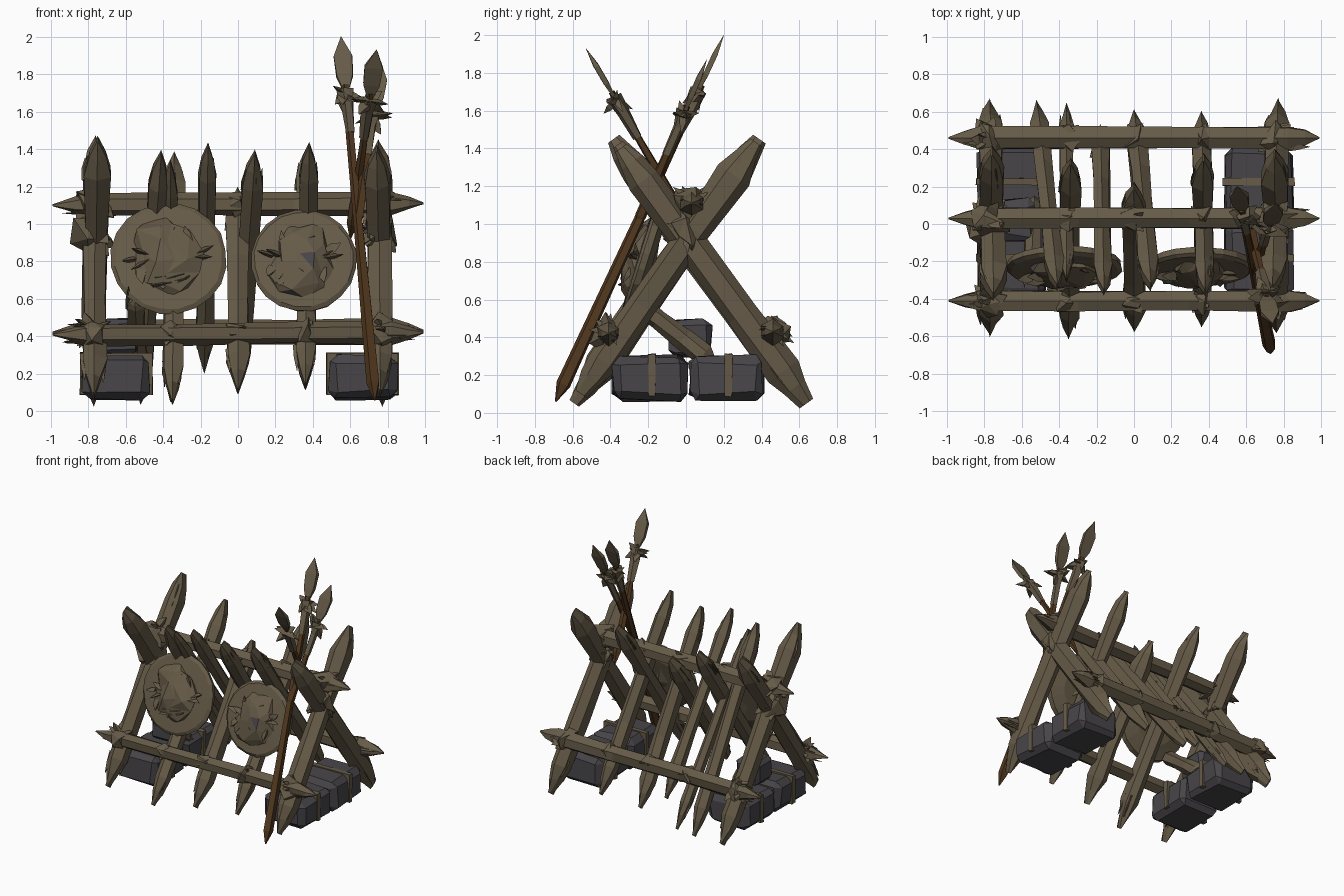
import bpy, bmesh, math, random
from mathutils import Vector, Matrix

random.seed(7)
if "Cube" in bpy.data.objects:
    bpy.data.objects.remove(bpy.data.objects["Cube"])


def material(name, rgb):
    m = bpy.data.materials.new(name)
    m.use_nodes = True
    col = (*rgb, 1)
    m.diffuse_color = col
    b = m.node_tree.nodes["Principled BSDF"]
    b.inputs["Base Color"].default_value = col
    b.inputs["Roughness"].default_value = 0.9
    return m


WOOD = material("weathered_wood", (0.132, 0.104, 0.064))
STONE = material("dark_stone", (0.065, 0.06, 0.067))
SHAFT = material("brown_shaft", (0.08, 0.038, 0.013))


def finish(name, bm, mats):
    bmesh.ops.recalc_face_normals(bm, faces=bm.faces)
    me = bpy.data.meshes.new(name)
    bm.to_mesh(me)
    bm.free()
    for m in mats:
        me.materials.append(m)
    ob = bpy.data.objects.new(name, me)
    bpy.context.collection.objects.link(ob)


def jitter(bm, amount):
    for v in bm.verts:
        v.co += Vector([random.uniform(-amount, amount) for _ in range(3)])


def frame(p, d, x_hint=(1, 0, 0)):
    # Axes with z along d and x as close as possible to the hint
    z = Vector(d).normalized()
    y = z.cross(Vector(x_hint)).normalized()
    x = y.cross(z)
    m = Matrix((x, y, z)).transposed().to_4x4()
    m.translation = Vector(p)
    return m


def loft(bm, mat, rings, sides, rough=0.0):
    # Skin a stack of (distance, half width, half depth) rings along z
    prev = None
    for dist, wide, deep in rings:
        ring = []
        for i in range(sides):
            a = math.tau * (i + 0.5) / sides
            k = 1 + random.uniform(-rough, rough)
            ring.append(bm.verts.new(mat @ Vector((k * wide * math.cos(a), k * deep * math.sin(a), dist))))
        if prev:
            for i in range(sides):
                j = (i + 1) % sides
                bm.faces.new((prev[i], prev[j], ring[j], ring[i]))
        else:
            bm.faces.new(ring)
        prev = ring
    bm.faces.new(prev)


def sliver(bm, p, d, length, width):
    # Thin torn splinter
    hint = (1, 0, 0) if abs(Vector(d).normalized().x) < 0.8 else (0, 1, 0)
    rings = [(0, width, width * 0.5), (length * 0.5, width * 0.8, width * 0.4), (length, 0.002, 0.001)]
    loft(bm, frame(p, d, hint), rings, 3, 0.2)


def timber(name, p0, p1, r, depth, tip_depth, cut, hint=(1, 0, 0)):
    # Rough-hewn pole, cut to an edge or point at both ends, with splinters at the cuts
    p0, p1 = Vector(p0), Vector(p1)
    d = p1 - p0
    n = d.length
    bm = bmesh.new()
    profile = [(0, 0.08, tip_depth), (cut * 0.5, 0.6, (tip_depth + 1) / 2), (cut, 1, 1), (n * 0.35, 0.96, 0.97),
               (n * 0.65, 0.94, 0.95), (n - cut, 1.05, 1.03), (n - cut * 0.45, 0.7, (tip_depth + 1) / 2),
               (n, 0.06, tip_depth)]
    m = frame(p0, d, hint)
    loft(bm, m, [(t, w * r, e * r * depth) for t, w, e in profile], 6, 0.14)
    for end, s in ((cut, -1), (n - cut, 1)):
        for _ in range(4):
            a = random.uniform(0, math.tau)
            at = m @ Vector((math.cos(a) * r * 0.75, math.sin(a) * r * 0.75, end - s * 0.05))
            sliver(bm, at, d * s, random.uniform(0.1, 0.18), r * 0.35)
    finish(name, bm, [WOOD])


def lashing(name, p, r, spikes):
    # Frayed, uneven knot of binding
    bm = bmesh.new()
    bmesh.ops.create_icosphere(bm, subdivisions=1, radius=r)
    jitter(bm, r * 0.36)
    for _ in range(spikes):
        d = Vector([random.uniform(-1, 1) for _ in range(3)]).normalized()
        sliver(bm, d * r * 0.5, d + Vector((0, 0, -0.3)), r * random.uniform(0.7, 1.0), r * 0.45)
    bmesh.ops.translate(bm, verts=bm.verts, vec=p)
    finish(name, bm, [WOOD])


# Crossed stakes: x at foot, x at top, radius, foot height, top height
def back_y(z): return -0.57 + (z - 0.08) / 1.43
def front_y(z): return 0.66 - (z - 0.02) / 1.37


rising_back = [(-0.77, -0.76, 0.073, 0.08, 1.45), (-0.35, -0.34, 0.06, 0.05, 1.37),
               (0.0, 0.0, 0.065, 0.11, 1.18), (0.36, 0.37, 0.06, 0.14, 1.4),
               (0.76, 0.75, 0.073, 0.1, 1.43)]
rising_front = [(-0.77, -0.75, 0.073, 0.05, 1.45), (-0.52, -0.41, 0.055, 0.05, 1.38),
                (-0.36, -0.36, 0.042, 0.06, 1.33), (-0.18, -0.16, 0.052, 0.22, 1.42),
                (0.0, 0.09, 0.06, 0.12, 1.38), (0.36, 0.38, 0.058, 0.13, 1.42),
                (0.77, 0.74, 0.073, 0.05, 1.4)]
for label, rows, y_at in (("back_leaning_stake", rising_back, back_y),
                          ("front_leaning_stake", rising_front, front_y)):
    for x0, x1, r, z0, z1 in rows:
        timber(label, (x0, y_at(z0), z0), (x1, y_at(z1), z1), r, 1.2, 0.45, 0.21)

# Long rails and their bindings
for name, y, z, r, knot in (("top_rail", 0.03, 1.11, 0.062, 0.1), ("front_rail", -0.41, 0.42, 0.06, 0.085),
                            ("back_rail", 0.46, 0.43, 0.067, 0.088)):
    timber(name, (-0.99, y, z - 0.01), (0.99, y, z), r, 1.0, 0.08, 0.17, (0, 1, 0))
    for x in (-0.77, -0.36, 0.0, 0.37, 0.76):
        outer = abs(x) > 0.5
        lashing(name + "_lashing", (x, y, z), knot if outer else 0.066, 10 if outer else 4)
for x in (-0.77, 0.76):
    lashing("crossing_lashing", (x, 0.0, 0.95), 0.105, 10)
timber("short_brace", (-0.53, 0.14, 0.27), (-0.55, -0.3, 0.61), 0.05, 1.1, 0.5, 0.06)


# Round shields with a battered relief in the middle
def shield(name, c, r):
    m = frame(c, (0, -0.955, 0.3))
    bm = bmesh.new()
    profile = [(-0.045, 0.6), (-0.015, 0.97), (0.02, 1), (0.035, 0.93), (0.04, 0.6)]
    loft(bm, m, [(t, r * k, r * k) for t, k in profile], 20, 0.015)
    finish(name, bm, [WOOD])
    bm = bmesh.new()
    bmesh.ops.create_icosphere(bm, subdivisions=2, radius=1)
    jitter(bm, 0.2)
    place = m @ Matrix.Translation((0, 0, 0.03)) @ Matrix.Diagonal((r * 0.62, r * 0.7, 0.085, 1))
    bmesh.ops.transform(bm, matrix=place, verts=bm.verts)
    for f in bm.faces:
        f.material_index = 1 if random.random() < 0.06 else 0
    for _ in range(18):
        a = random.uniform(0, math.tau)
        k = random.uniform(0.3, 0.6) * r
        d = m.to_3x3() @ Vector((math.cos(a * 3), math.sin(a * 3), 0.25))
        at = m @ Vector((math.cos(a) * k, math.sin(a) * k, 0.055))
        sliver(bm, at, d, random.uniform(0.06, 0.12), 0.035)
    finish(name + "_boss", bm, [WOOD, STONE])


shield("left_shield", (0.35, -0.22, 0.8), 0.285)
shield("right_shield", (-0.37, -0.22, 0.81), 0.31)


# Stone weights with straps
def block(name, c, size, bevel, rough, mat):
    bm = bmesh.new()
    bmesh.ops.create_cube(bm, size=1)
    bmesh.ops.scale(bm, vec=size, verts=bm.verts)
    if bevel:
        bmesh.ops.bevel(bm, geom=bm.edges[:], offset=bevel, segments=1, affect='EDGES')
    jitter(bm, rough)
    bmesh.ops.translate(bm, verts=bm.verts, vec=c)
    finish(name, bm, [mat])


for x in (-0.65, 0.665):
    for y in (-0.19, 0.215):
        block("stone_weight", (x, y, 0.185), (0.36, 0.39, 0.235), 0.04, 0.012, STONE)
        block("stone_strap", (x, y + 0.01, 0.2), (0.384, 0.04, 0.225), 0, 0.004, WOOD)
block("upper_stone", (-0.63, 0.02, 0.4), (0.2, 0.22, 0.2), 0.03, 0.015, STONE)


# Spears: shaft, leaf blade, and a torn rag bound under the blade
def spear(name, butt, tip, r, blade):
    butt, tip = Vector(butt), Vector(tip)
    d = tip - butt
    n = d.length
    neck = n - blade
    m = frame(butt, d)
    bm = bmesh.new()
    loft(bm, m, [(t, k, k) for t, k in ((0, 0.004), (0.1, r * 1.35), (n * 0.5, r), (neck, r * 0.8))], 5, 0.1)
    finish(name + "_shaft", bm, [SHAFT])
    bm = bmesh.new()
    loft(bm, m, [(neck - 0.02, 0.025, 0.01), (n - blade * 0.8, 0.062, 0.02), (n - blade * 0.4, 0.07, 0.02),
                 (n, 0.002, 0.001)], 4, 0.06)
    loft(bm, m, [(t, k, k) for t, k in ((neck - 0.28, 0.024), (neck - 0.12, 0.034), (neck - 0.03, 0.042))], 5, 0.25)
    for i in range(7):
        a = math.tau * i / 7
        out = m.to_3x3() @ Vector((math.cos(a), math.sin(a) * 0.4, random.uniform(-1.2, 0.9)))
        sliver(bm, m @ Vector((0, 0, neck - 0.05)), out, random.uniform(0.08, 0.12), 0.045)
    finish(name + "_head", bm, [WOOD])


spear("long_spear", (0.73, -0.69, 0.06), (0.55, 0.2, 2.0), 0.028, 0.29)
spear("second_spear", (0.63, -0.28, 0.95), (0.76, 0.11, 1.87), 0.022, 0.27)
spear("forward_spear", (0.6, 0.06, 0.92), (0.74, -0.53, 1.93), 0.022, 0.27)
